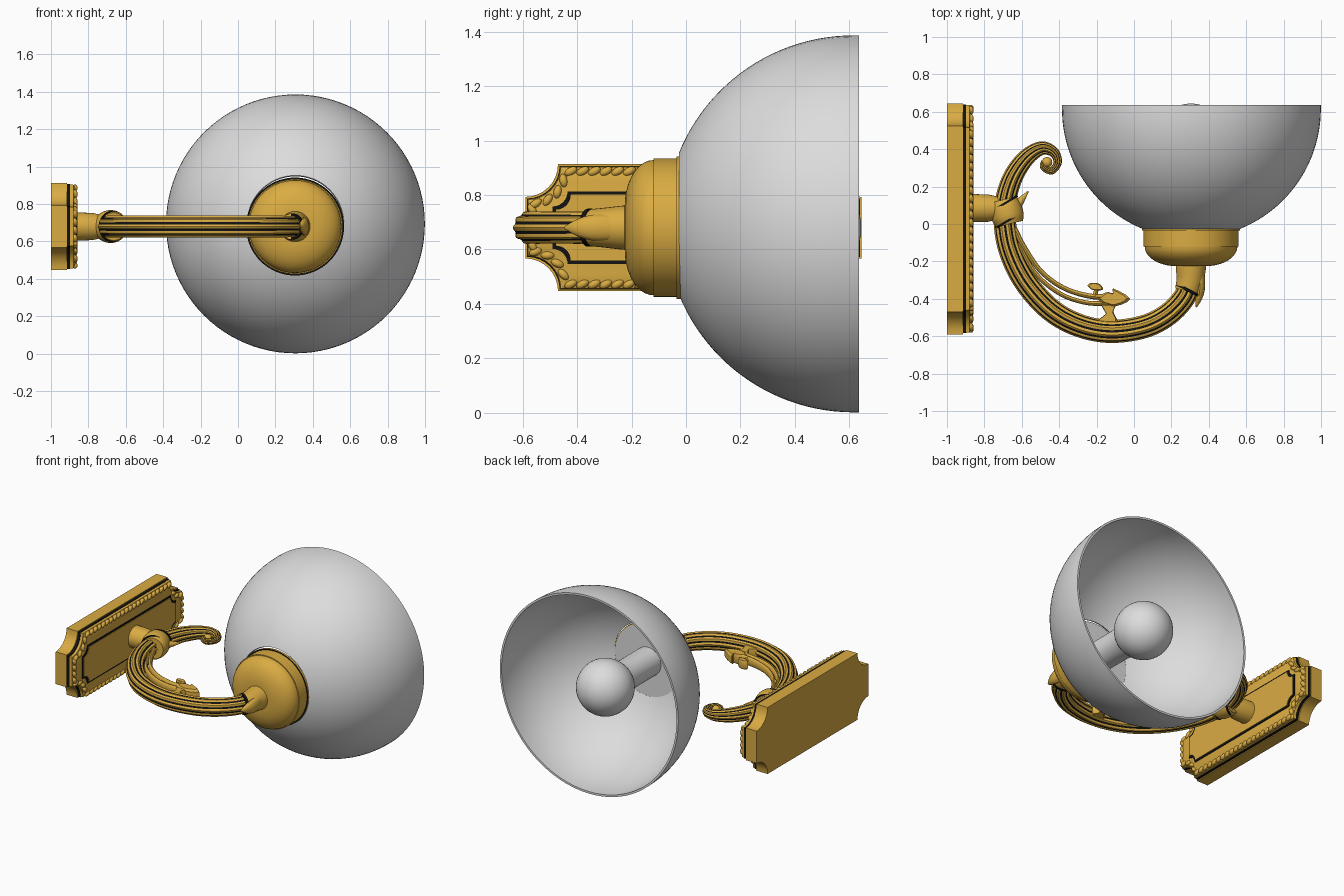
import bpy, bmesh, math
from mathutils import Vector, Matrix

if "Cube" in bpy.data.objects:
    bpy.data.objects.remove(bpy.data.objects["Cube"])

ZC = 0.68          # height of the arm plane
CX = 0.305         # lamp axis


def material(name, rgb):
    m = bpy.data.materials.new(name)
    m.use_nodes = True
    m.diffuse_color = (*rgb, 1)
    m.node_tree.nodes["Principled BSDF"].inputs["Base Color"].default_value = (*rgb, 1)
    return m


GOLD = material("gold", (0.70, 0.41, 0.055))
BLACK = material("black_patina", (0.006, 0.006, 0.006))
GLASS = material("frosted_glass", (0.72, 0.72, 0.72))


def finish(name, bm, mats, smooth=35):
    bmesh.ops.recalc_face_normals(bm, faces=bm.faces)
    me = bpy.data.meshes.new(name)
    bm.to_mesh(me)
    bm.free()
    ob = bpy.data.objects.new(name, me)
    bpy.context.collection.objects.link(ob)
    for m in mats:
        me.materials.append(m)
    if smooth:
        bpy.ops.object.select_all(action='DESELECT')
        ob.select_set(True)
        bpy.context.view_layer.objects.active = ob
        bpy.ops.object.shade_smooth_by_angle(angle=math.radians(smooth))
    return ob


def loft(name, rings, mats, paint=None, closed=False, smooth=35):
    """Skin rings of points; paint(ring, segment) gives the material slot."""
    bm = bmesh.new()
    vs = [[bm.verts.new(p) for p in r] for r in rings]
    n = len(vs[0])
    pairs = list(zip(vs, vs[1:])) + ([(vs[-1], vs[0])] if closed else [])
    for i, (a, b) in enumerate(pairs):
        for j in range(n):
            k = (j + 1) % n
            f = bm.faces.new((a[j], a[k], b[k], b[j]))
            f.material_index = paint(i, j) if paint else 0
    if not closed:
        bm.faces.new(vs[0])
        bm.faces.new(vs[-1])
    return finish(name, bm, mats, smooth)


def ring(center, tangent, section):
    t = Vector(tangent).normalized()
    side = Vector((t.y, -t.x, 0))
    return [Vector(center) + side * u + Vector((0, 0, v)) for u, v in section]


def circle(r, n=48, flat=1.0):
    return [(r * math.cos(2 * math.pi * i / n), r * flat * math.sin(2 * math.pi * i / n))
            for i in range(n)]


def lathe(name, origin, axis, profile, mats, n=64, **kw):
    o, a = Vector(origin), Vector(axis)
    return loft(name, [ring(o + a * t, a, circle(r, n)) for t, r in profile], mats, **kw)


def spline(pts, steps=6):
    """Catmull-Rom through tuples of any size."""
    p = [Vector(q) for q in pts]
    p = [2 * p[0] - p[1]] + p + [2 * p[-1] - p[-2]]
    out = []
    for a, b, c, d in zip(p, p[1:], p[2:], p[3:]):
        for s in range(steps):
            t = s / steps
            out.append(0.5 * (2 * b + (c - a) * t + (2 * a - 5 * b + 4 * c - d) * t * t
                              + (3 * b - a - 3 * c + d) * t ** 3))
    return out + [p[-2]]


def sweep(name, pts, section, mats, paint=None, steps=6):
    """Points are (x, y, radius); the section has unit radius."""
    path = spline(pts, steps)
    rings = []
    for i, p in enumerate(path):
        d = path[min(i + 1, len(path) - 1)] - path[max(i - 1, 0)]
        rings.append(ring((p.x, p.y, ZC), (d.x, d.y, 0), [(u * p.z, v * p.z) for u, v in section]))
    return loft(name, rings, mats, paint)


# ---- wall plate -------------------------------------------------------
PY, HY, HZ = 0.0275, 0.6175, 0.233


def notched(hy, hz, r, n=8):
    """Rectangle with concave round corners, in y and z."""
    pts = []
    for k, (sy, sz) in enumerate(((1, 1), (-1, 1), (-1, -1), (1, -1))):
        for i in range(n + 1):
            a = math.pi / 2 * (i / n if k % 2 else 1 - i / n)
            pts.append((PY + sy * (hy - r * math.sin(a)), ZC + sz * (hz - r * math.cos(a))))
    # each corner runs in the direction that keeps the outline ordered
    m = n + 1
    return [p for k in range(4) for p in reversed(pts[k * m:(k + 1) * m])]


def slab(name, layers, r, mat):
    """Layers are (x, inset) on the plate outline."""
    rings = [[(x, y, z) for y, z in notched(HY - d, HZ - d, r)] for x, d in layers]
    return loft(name, rings, [mat], smooth=30)


slab("plate_base", [(-1, 0), (-0.915, 0)], 0.12, GOLD)
slab("plate_shadow_gap", [(-0.916, 0.006), (-0.897, 0.006)], 0.12, BLACK)
slab("plate_moulding", [(-0.898, 0.008), (-0.88, 0.01), (-0.866, 0.04)], 0.12, GOLD)
slab("plate_panel_line", [(-0.868, 0.1), (-0.862, 0.1)], 0.055, BLACK)
slab("plate_panel", [(-0.867, 0.112), (-0.858, 0.112)], 0.055, GOLD)

# slanted beads running round the moulding
bm = bmesh.new()
outline = [Vector((0, y, z)) for y, z in notched(HY - 0.026, HZ - 0.026, 0.12)]
for a, b in zip(outline, outline[1:] + outline[:1]):
    count = max(1, round((b - a).length / 0.042))
    if (b - a).length < 0.03 and outline.index(a) % 2:
        continue
    ang = math.atan2((b - a).z, (b - a).y)
    for i in range(count):
        M = (Matrix.Translation(a.lerp(b, (i + 0.5) / count) + Vector((-0.872, 0, 0)))
             @ Matrix.Rotation(ang + 0.5, 4, 'X') @ Matrix.Diagonal((0.015, 0.026, 0.015, 1)))
        bmesh.ops.create_icosphere(bm, subdivisions=2, radius=1, matrix=M)
finish("plate_beading", bm, [GOLD], 60)

# ---- bracket between plate and arm -------------------------------------
lathe("wall_bushing", (-0.87, 0.085, ZC), (1, 0, 0),
      [(0, 0.075), (0.09, 0.073), (0.15, 0.06), (0.2, 0.05)], [GOLD], 32)

# ---- fluted arm with scroll end ----------------------------------------
LOBES, PER = 10, 6
fluted = []
for i in range(LOBES * PER):
    a = 2 * math.pi * i / (LOBES * PER)
    r = 0.94 + 0.06 * math.cos(LOBES * a)
    fluted.append((r * math.cos(a), r * math.sin(a)))


def groove(i, j):
    return 1 if j % PER in (2, 3) else 0


sweep("curved_arm", [(0.305, -0.29, .058), (0.27, -0.39, .06), (0.18, -0.485, .061),
                     (0.05, -0.55, .062), (-0.13, -0.574, .062), (-0.3, -0.54, .062),
                     (-0.45, -0.455, .062), (-0.58, -0.31, .062), (-0.66, -0.15, .061),
                     (-0.69, 0.0, .06), (-0.685, 0.13, .057), (-0.645, 0.255, .053),
                     (-0.575, 0.355, .046), (-0.495, 0.405, .037), (-0.43, 0.385, .028),
                     (-0.408, 0.33, .022), (-0.44, 0.285, .02), (-0.482, 0.305, .02),
                     (-0.475, 0.335, .02)], fluted, [GOLD, BLACK], groove, 7)
bm = bmesh.new()
bmesh.ops.create_uvsphere(bm, u_segments=20, v_segments=12, radius=0.028,
                          matrix=Matrix.Translation((-0.465, 0.33, ZC)))
finish("scroll_bead", bm, [GOLD])

# ---- clasp around the arm ----------------------------------------------
round_section = circle(1, 32)
sweep("arm_clasp", [(-0.7, 0.13, .074), (-0.69, 0.09, .086), (-0.675, 0.04, .087),
                    (-0.665, 0.0, .074)], round_section, [GOLD])
for name, x, y, dx in (("clasp_line_upper", -0.694, 0.108, 0.003),
                       ("clasp_line_lower", -0.67, 0.02, 0.003)):
    sweep(name, [(x - dx, y + 0.005, .084), (x + dx, y - 0.005, .084)], round_section, [BLACK])
sweep("clasp_leaf", [(-0.65, 0.08, .035), (-0.61, 0.12, .022), (-0.565, 0.175, .003)],
      circle(1, 16), [GOLD])

# ---- inner foliage ------------------------------------------------------
flat_section = circle(1, 16, 2.2)
sweep("foliage_stem_inner", [(-0.64, -0.02, .014), (-0.59, -0.12, .014), (-0.5, -0.25, .013),
                             (-0.38, -0.34, .013), (-0.24, -0.385, .014), (-0.1, -0.39, .016)],
      flat_section, [GOLD])
sweep("foliage_stem_outer", [(-0.62, -0.1, .012), (-0.53, -0.26, .012), (-0.4, -0.37, .012),
                             (-0.26, -0.42, .012), (-0.12, -0.425, .014)], flat_section, [GOLD])


def leaf(name, outline, half):
    pts = [(p.x, p.y) for p in spline(outline, 3)]
    layers = [(-half, 0.8), (-half * 0.6, 1), (half * 0.6, 1), (half, 0.8)]
    cx = sum(p[0] for p in pts) / len(pts)
    cy = sum(p[1] for p in pts) / len(pts)
    rings = [[(cx + (x - cx) * s, cy + (y - cy) * s, ZC + h) for x, y in pts] for h, s in layers]
    return loft(name, rings, [GOLD], smooth=30)


leaf("foliage_leaf", [(-0.2, -0.4), (-0.15, -0.365), (-0.11, -0.37), (-0.11, -0.345),
                      (-0.02, -0.4), (-0.1, -0.44), (-0.17, -0.425)], 0.035)
leaf("foliage_bud", [(-0.25, -0.33), (-0.23, -0.315), (-0.185, -0.32), (-0.165, -0.35),
                     (-0.2, -0.355), (-0.23, -0.35)], 0.03)
sweep("foliage_bud_stalk", [(-0.2, -0.345, .012), (-0.21, -0.39, .012)], flat_section, [GOLD])
leaf("foliage_foot", [(-0.18, -0.425), (-0.1, -0.43), (-0.11, -0.47), (-0.09, -0.53),
                      (-0.2, -0.53), (-0.15, -0.48)], 0.03)

# ---- lamp holder ---------------------------------------------------------
sweep("arm_socket", [(0.305, -0.2, .083), (0.304, -0.24, .08), (0.3, -0.3, .073),
                     (0.285, -0.36, .067)], round_section, [GOLD])
sweep("socket_ring", [(0.292, -0.345, .07), (0.284, -0.36, .07)], round_section, [BLACK])
sweep("socket_leaf", [(0.35, -0.26, .028), (0.352, -0.34, .028), (0.345, -0.4, .018),
                      (0.333, -0.445, .003)], circle(1, 16, 1.7), [GOLD])
dome = [(-0.12 - 0.105 * math.sin(a), 0.08 + 0.168 * math.cos(a))
        for a in (math.pi / 2 * i / 10 for i in range(10, -1, -1))]
lathe("holder_cup", (CX, 0, ZC), (0, 1, 0),
      dome + [(-0.12, 0.254), (-0.035, 0.254), (-0.035, 0.262), (-0.02, 0.262)],
      [GOLD, BLACK], paint=lambda i, j: int(i == len(dome) + 1))

# ---- glass shade and bulb ------------------------------------------------
R, CY, SZ = 0.692, 0.615, 0.694
angles = [math.radians(22 + 68 * i / 24) for i in range(25)]
outer = [(CY - R * math.cos(a), R * math.sin(a)) for a in angles] + [(0.635, R)]
inner = [(CY - (R - 0.014) * math.cos(a), (R - 0.014) * math.sin(a)) for a in angles] + [(0.635, R - 0.014)]
lathe("glass_shade", (0.307, 0, SZ), (0, 1, 0), outer + inner[::-1], [GLASS], 96, closed=True)
lathe("shade_floor", (CX, 0, ZC), (0, 1, 0), [(-0.025, 0.255), (-0.015, 0.255)], [GLASS])

BR, BY = 0.187, 0.457
bulb = [(-0.02, 0.1), (0.22, 0.1)]
bulb += [(BY - BR * math.cos(a), max(0.002, BR * math.sin(a)))
         for a in (math.radians(36 + 144 * i / 20) for i in range(21))]
lathe("light_bulb", (CX, 0, ZC), (0, 1, 0), bulb, [GLASS], 48)
